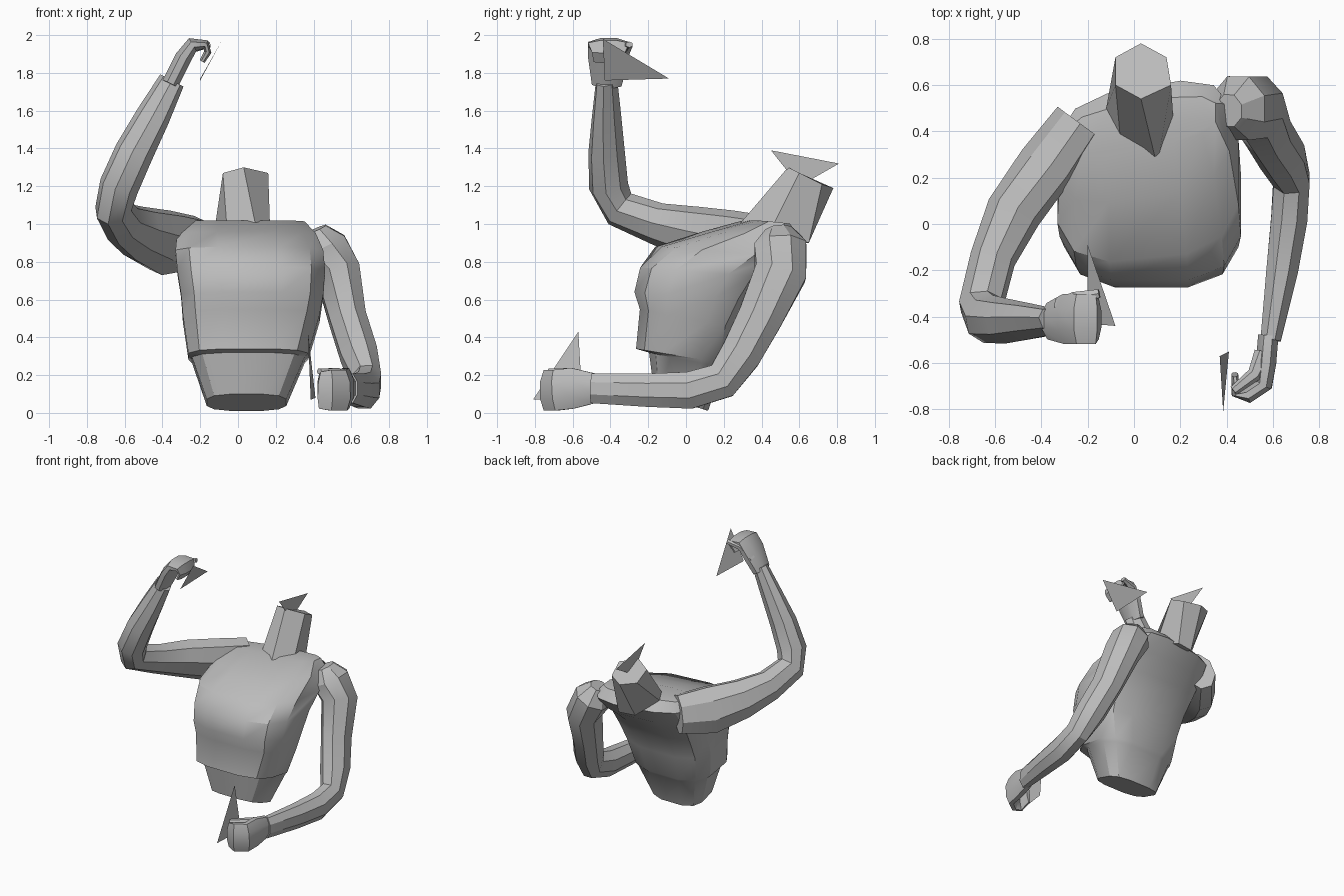
import bpy
import bmesh
import math
from mathutils import Vector

default_cube = bpy.data.objects.get("Cube")
if default_cube:
    bpy.data.objects.remove(default_cube, do_unlink=True)

# One plain clay colour for the whole figure
clay = bpy.data.materials.new("clay_grey")
clay.use_nodes = True
clay.diffuse_color = (0.5, 0.5, 0.5, 1)
shader = next(n for n in clay.node_tree.nodes if n.type == "BSDF_PRINCIPLED")
shader.inputs["Base Color"].default_value = clay.diffuse_color


def finish(name, bm, smooth_angle=32):
    """Turn a bmesh into a named object with clay material and shading."""
    mesh = bpy.data.meshes.new(name)
    bmesh.ops.recalc_face_normals(bm, faces=bm.faces[:])
    bm.to_mesh(mesh)
    bm.free()
    mesh.materials.append(clay)
    obj = bpy.data.objects.new(name, mesh)
    bpy.context.collection.objects.link(obj)
    bpy.ops.object.select_all(action="DESELECT")
    obj.select_set(True)
    bpy.context.view_layer.objects.active = obj
    bpy.ops.object.shade_smooth_by_angle(angle=math.radians(smooth_angle))
    return obj


def loft(name, rings, smooth_angle=32):
    """Skin a list of equal-length point rings and cap both ends."""
    bm = bmesh.new()
    loops = [[bm.verts.new(point) for point in ring] for ring in rings]
    for lower, upper in zip(loops, loops[1:]):
        for i in range(len(lower)):
            j = (i + 1) % len(lower)
            bm.faces.new((lower[i], lower[j], upper[j], upper[i]))
    bm.faces.new(loops[0])
    bm.faces.new(loops[-1])
    return finish(name, bm, smooth_angle)


def body_slice(left, right, front, back, front_z, back_z, skew=0, sides=12):
    """Rounded-box slice of the trunk, tilted from front_z to back_z."""
    def soften(value):
        return math.copysign(abs(value) ** 0.65, value)

    ring = []
    for i in range(sides):
        angle = math.tau * (i + 0.5) / sides
        across = soften(math.cos(angle))
        depth = soften(math.sin(angle))
        x = (left + right) / 2 + across * (left - right) / 2
        y = (front + back) / 2 + depth * (back - front) / 2
        z = front_z + (back_z - front_z) * (depth + 1) / 2
        ring.append(Vector((x, y + skew * x, z)))
    return ring


def limb(name, stations, width_axis, sides=8, smooth_angle=32):
    """Tube along stations of (position, half width, half height)."""
    centres = [Vector(station[0]) for station in stations]
    rings = []
    for i, (_, width, height) in enumerate(stations):
        before = centres[max(i - 1, 0)]
        after = centres[min(i + 1, len(centres) - 1)]
        along = (after - before).normalized()
        axis = Vector(width_axis)
        axis = (axis - along * axis.dot(along)).normalized()
        other = along.cross(axis)
        ring = []
        for k in range(sides):
            angle = math.tau * (k + 0.5) / sides
            offset = axis * width * math.cos(angle) + other * height * math.sin(angle)
            ring.append(centres[i] + offset * 1.06)
        rings.append(ring)
    return loft(name, rings, smooth_angle)


def plate(name, corners):
    """Single flat triangular sliver."""
    bm = bmesh.new()
    bm.faces.new([bm.verts.new(corner) for corner in corners])
    return finish(name, bm)


# Trunk: waist, overhanging ribs, chest and sloping shoulders
loft("torso", [
    body_slice(left=.26, right=-.17, front=-.17, back=.12, front_z=.1, back_z=.01),
    body_slice(left=.36, right=-.25, front=-.2, back=.2, front_z=.32, back_z=.24),
    body_slice(left=.38, right=-.27, front=-.27, back=.22, front_z=.34, back_z=.26),
    body_slice(left=.44, right=-.3, front=-.25, back=.26, front_z=.55, back_z=.45),
    body_slice(left=.46, right=-.31, front=-.28, back=.34, front_z=.64, back_z=.6),
    body_slice(left=.47, right=-.33, front=-.25, back=.42, front_z=.77, back_z=.72),
    body_slice(left=.46, right=-.34, front=-.16, back=.52, front_z=.88, back_z=.82, skew=.1),
    body_slice(left=.42, right=-.33, front=.1, back=.59, front_z=.96, back_z=.93, skew=.17),
    body_slice(left=.36, right=-.29, front=.32, back=.52, front_z=1.02, back_z=1, skew=.17),
])

# Six-sided neck leaning back, with a small sliver standing on top
loft("neck", [
    [(.1, .25, .96), (.17, .45, .97), (.13, .65, .9),
     (0, .63, .9), (-.12, .5, 1), (-.06, .38, 1)],
    [(.03, .54, 1.3), (.16, .6, 1.27), (.14, .72, 1.21),
     (.03, .78, 1.19), (-.08, .72, 1.21), (-.08, .6, 1.27)],
], smooth_angle=20)
plate("neck_sliver", [(.04, .45, 1.39), (.04, .81, 1.32), (.04, .6, 1.2)])

# Left arm hangs down and reaches forward
limb("left_arm", [
    ((.41, .49, .97), .06, .07),
    ((.45, .5, .88), .13, .14),
    ((.53, .5, .74), .12, .14),
    ((.58, .39, .5), .1, .12),
    ((.64, .29, .31), .1, .11),
    ((.68, .19, .17), .08, .1),
    ((.67, .02, .12), .08, .1),
    ((.64, -.2, .12), .07, .09),
    ((.59, -.5, .13), .045, .08),
], width_axis=(1, 0, 0))

# Right arm reaches out and forward, with the forearm raised
limb("right_arm", [
    ((-.24, .44, .9), .1, .14),
    ((-.38, .25, .9), .11, .17),
    ((-.52, .05, .95), .11, .14),
    ((-.61, -.15, 1), .09, .11),
    ((-.66, -.35, 1.08), .09, .1),
    ((-.63, -.41, 1.2), .1, .1),
    ((-.55, -.42, 1.38), .1, .09),
    ((-.45, -.42, 1.57), .09, .07),
    ((-.35, -.42, 1.76), .07, .05),
], width_axis=(-.8, .5, .35))

# Curled hands: back of the hand, knuckles, then fingers folding inward
limb("left_hand", [
    ((.58, -.48, .13), .08, .045),
    ((.57, -.6, .13), .11, .045),
    ((.56, -.69, .12), .11, .04),
    ((.49, -.74, .12), .11, .035),
    ((.44, -.73, .12), .1, .02),
    ((.435, -.65, .13), .08, .015),
], width_axis=(0, 0, 1))
limb("right_hand", [
    ((-.36, -.42, 1.74), .08, .045),
    ((-.29, -.41, 1.88), .11, .045),
    ((-.24, -.41, 1.95), .11, .04),
    ((-.17, -.41, 1.95), .11, .025),
    ((-.16, -.41, 1.91), .09, .02),
    ((-.19, -.41, 1.86), .08, .015),
], width_axis=(0, 1, 0))

# Thumbs along the inner edge of each hand
limb("left_thumb", [
    ((.56, -.56, .19), .03, .04),
    ((.52, -.65, .215), .025, .03),
    ((.43, -.72, .22), .015, .02),
], width_axis=(0, 0, 1), sides=6)
limb("right_thumb", [
    ((-.32, -.36, 1.84), .04, .03),
    ((-.25, -.32, 1.93), .03, .025),
    ((-.15, -.3, 1.95), .02, .015),
], width_axis=(0, 1, 0), sides=6)

# Loose slivers floating beside the hands
plate("left_sliver", [(.385, -.81, .07), (.37, -.57, .43), (.41, -.55, .08)])
plate("right_sliver", [(-.08, -.44, 1.98), (-.2, -.09, 1.77), (-.2, -.43, 1.76)])
